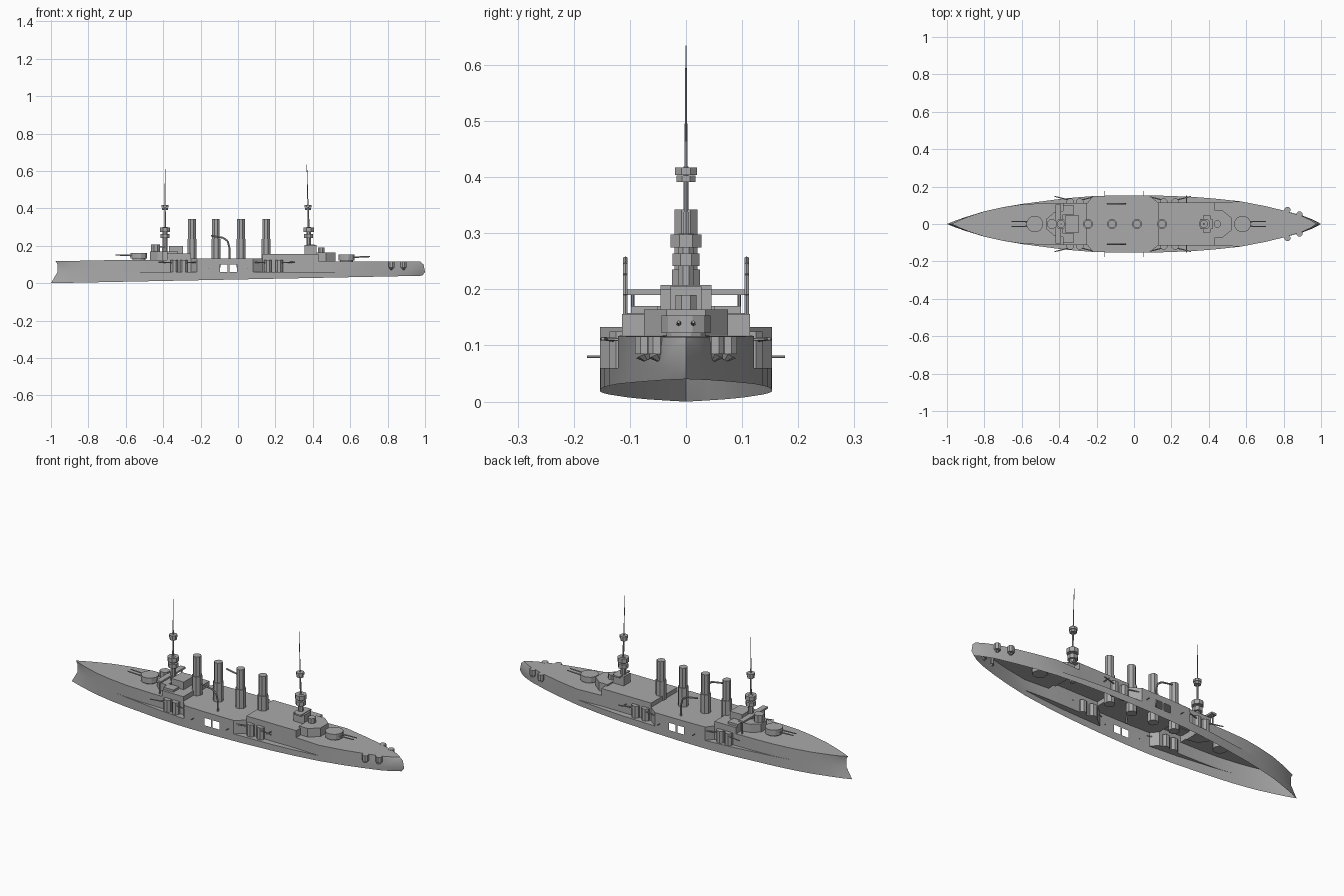
import bpy, bmesh, math
from mathutils import Vector

cube = bpy.data.objects.get("Cube")
if cube:
    bpy.data.objects.remove(cube, do_unlink=True)

GREY = (0.40, 0.40, 0.40, 1)
mat = bpy.data.materials.new("warship grey")
mat.use_nodes = True
mat.diffuse_color = GREY
mat.node_tree.nodes["Principled BSDF"].inputs["Base Color"].default_value = GREY


def finish(name, bm, smooth=None):
    me = bpy.data.meshes.new(name)
    bmesh.ops.recalc_face_normals(bm, faces=bm.faces)
    bm.to_mesh(me)
    bm.free()
    ob = bpy.data.objects.new(name, me)
    bpy.context.collection.objects.link(ob)
    me.materials.append(mat)
    if smooth:
        bpy.ops.object.select_all(action='DESELECT')
        ob.select_set(True)
        bpy.context.view_layer.objects.active = ob
        bpy.ops.object.shade_smooth_by_angle(angle=math.radians(smooth))
    return ob


def prism(name, pts, z0, z1):
    """Upright solid from a plan outline."""
    bm = bmesh.new()
    lo = [bm.verts.new((x, y, z0)) for x, y in pts]
    hi = [bm.verts.new((x, y, z1)) for x, y in pts]
    n = len(pts)
    bm.faces.new(lo)
    bm.faces.new(hi)
    for i in range(n):
        j = (i + 1) % n
        bm.faces.new((lo[i], lo[j], hi[j], hi[i]))
    return finish(name, bm)


def box(name, x0, x1, y0, y1, z0, z1):
    return prism(name, [(x0, y0), (x1, y0), (x1, y1), (x0, y1)], z0, z1)


def drum(name, x, y, r, z0, z1, n=8):
    a = [2 * math.pi * (i + 0.5) / n for i in range(n)]
    return prism(name, [(x + r * math.cos(t), y + r * math.sin(t)) for t in a], z0, z1)


def rod(name, p, q, r, r2=None, n=6):
    p, q = Vector(p), Vector(q)
    bm = bmesh.new()
    bmesh.ops.create_cone(bm, cap_ends=True, segments=n, radius1=r,
                          radius2=r if r2 is None else r2, depth=(q - p).length)
    bm.transform((q - p).to_track_quat('Z', 'Y').to_matrix().to_4x4())
    bmesh.ops.translate(bm, verts=bm.verts, vec=(p + q) / 2)
    return finish(name, bm)


# Hull stations: x, lower half width, upper half width, deck height
STATIONS = [
    (-1.0, 0, 0, .118), (-.95, .02, .02, .118), (-.9, .037, .037, .119),
    (-.8, .068, .068, .121), (-.7, .09, .09, .123), (-.6, .107, .105, .125),
    (-.5, .120, .110, .125), (-.38, .136, .112, .125), (-.38, .136, .112, .158),
    (-.25, .147, .112, .158), (-.25, .147, .112, .133), (-.22, .149, .149, .133),
    (-.095, .153, .153, .133), (-.055, .153, .153, .133), (-.045, .153, .153, .133),
    (-.005, .153, .153, .133), (.08, .153, .153, .133), (.13, .152, .114, .133),
    (.13, .152, .114, .156), (.3, .146, .114, .156), (.43, .136, .114, .156),
    (.43, .136, .114, .118), (.57, .121, .121, .117), (.7, .096, .096, .116),
    (.8, .072, .072, .116), (.9, .045, .045, .115), (.96, .022, .022, .115),
    (1.0, 0, 0, .115)]
STEM = (0, .035, .035, .035, .025)        # ram bow profile
COUNTER = (-.015, 0, 0, -.008, -.025)     # stern profile


def section(x, w, u, top, s):
    k = max(0, (abs(x) - .85) / .15)
    shift = STEM if x < 0 else COUNTER
    rows = ((w, .02 + .02 * x), (w, .06), (u, .06), (u, .10), (u, top))
    return [(x + k * d, s * y, z) for d, (y, z) in zip(shift, rows)]


bm = bmesh.new()
sides = {s: [[bm.verts.new(p) for p in section(*st, s)] for st in STATIONS] for s in (1, -1)}
for i in range(len(STATIONS) - 1):
    x0, x1 = STATIONS[i][0], STATIONS[i + 1][0]
    port_hole = (x0, x1) in ((-.095, -.055), (-.045, -.005))
    for rows in sides.values():
        a, b = rows[i], rows[i + 1]
        for k in range(4):
            if not (k == 2 and port_hole):
                bm.faces.new((a[k], b[k], b[k + 1], a[k + 1]))
    l, r = sides[1], sides[-1]
    bm.faces.new((l[i][4], l[i + 1][4], r[i + 1][4], r[i][4]))
bmesh.ops.remove_doubles(bm, verts=bm.verts, dist=.0004)
bmesh.ops.dissolve_degenerate(bm, edges=bm.edges, dist=.0004)
finish("hull", bm, 25)

# Funnels with wider lower casings
for i, x in enumerate((-.246, -.118, .016, .15)):
    drum(f"funnel_casing_{i}", x, 0, .027, .085, .235)
    drum(f"funnel_{i}", x, 0, .022, .235, .342)

# Main turrets, each with two barrels
for name, x, d, z in (("fore", -.53, -1, .125), ("aft", .58, 1, .116)):
    drum(name + "_barbette", x, 0, .036, .09, z + .006, 12)
    drum(name + "_turret", x, 0, .045, z + .006, z + .037, 12)
    for y in (-.013, .013):
        rod(name + "_gun", (x + d * .035, y, z + .023), (x + d * .125, y, z + .026), .0045, .003)

# Forward superstructure and bridge
prism("conning_tower", [(-.38, -.07), (-.38, .07), (-.43, .06), (-.47, .025),
                        (-.47, -.025), (-.43, -.06)], .12, .17)
box("chart_house", -.37, -.295, -.045, .045, .155, .2)
box("bridge_deck", -.42, -.39, -.105, .105, .19, .2)
drum("pilot_house", -.44, 0, .026, .168, .208)
for s in (-1, 1):
    box("bridge_wing_house", -.38, -.32, *sorted((s * .05, s * .098)), .155, .17)
    rod("bridge_support", (-.405, s * .095, .125), (-.405, s * .095, .19), .003)

# After superstructure
prism("after_deckhouse", [(.42, -.075), (.47, -.075), (.52, -.035), (.52, .035),
                          (.47, .075), (.42, .075)], .115, .164)
box("after_bridge_base", .355, .42, -.028, .028, .15, .205)
drum("after_control_tower", .445, 0, .02, .16, .19)
box("after_bridge", .37, .41, -.045, .045, .2, .208)

# Masts with fighting tops
for name, x, top, lean in (("fore", -.39, .61, 0), ("aft", .378, .635, -.01)):
    drum(name + "_mast_trunk", x, 0, .014, .12, .3)
    rod(name + "_lower_mast", (x, 0, .29), (x + lean * .4, 0, .42), .005, .004)
    rod(name + "_topmast", (x + lean * .4, 0, .41), (x + lean, 0, top), .003, .0012)
    drum(name + "_lower_top", x, 0, .026, .242, .264)
    drum(name + "_middle_top", x, 0, .030, .275, .298)
    drum(name + "_upper_top", x + lean * .4, 0, .018, .391, .403)
    drum(name + "_upper_rail", x + lean * .4, 0, .021, .404, .417)

for s in (-1, 1):
    # Curved boat cranes
    path = [(-.045, .1), (-.046, .19), (-.055, .225), (-.08, .243), (-.145, .254)]
    for a, b in zip(path, path[1:]):
        rod("boat_crane", (a[0], s * .108, a[1]), (b[0], s * .108, b[1]), .0048)
    # Stern gun sponsons
    for x, y in ((.82, .075), (.885, .052)):
        drum("stern_sponson", x, s * y, .017, .085, .116)
        rod("stern_sponson_foot", (x, s * (y - .006), .074), (x, s * y, .085), .006, .016, 8)
    # Casemate guns in the side recesses
    for x, d in ((-.29, 1), (.16, -1), (-.34, -1), (.22, 1)):
        drum("casemate", x, s * .116, .022, .06, .125)
        rod("casemate_gun", (x, s * .126, .11), (x + d * .085, s * .148, .112), .004, .003)
    # Light broadside guns
    for x in (-.16, .05):
        rod("broadside_gun", (x, s * .148, .08), (x, s * .176, .08), .002)
    rod("light_gun", (.28, s * .11, .11), (.28, s * .152, .112), .003)
